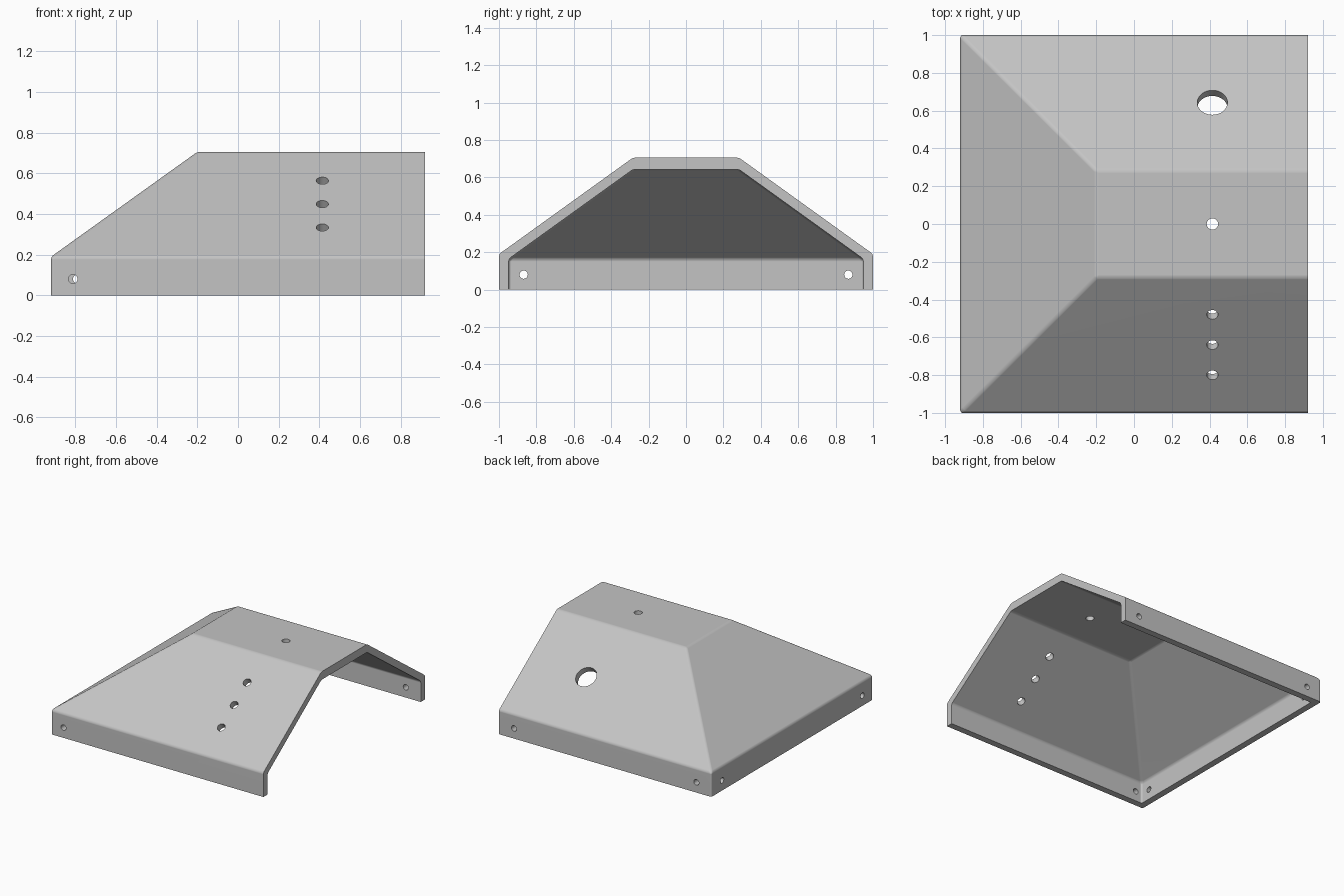
import bpy
import bmesh
from mathutils import Vector

cube = bpy.data.objects.get("Cube")
if cube:
    bpy.data.objects.remove(cube, do_unlink=True)

LENGTH, WIDTH = 0.92, 1.0      # half sizes of the footprint
RIM, TOP = 0.19, 0.706         # top of the upright rim, flat roof
RIDGE_X, RIDGE_Y = -0.2, 0.283 # edges of the flat roof
WALL, DROP = 0.052, 0.063      # rim thickness, vertical roof thickness
SLOPE = (TOP - RIM) / (WIDTH - RIDGE_Y)


def add_object(name, bm):
    bmesh.ops.recalc_face_normals(bm, faces=bm.faces)
    mesh = bpy.data.meshes.new(name)
    bm.to_mesh(mesh)
    bm.free()
    obj = bpy.data.objects.new(name, mesh)
    bpy.context.collection.objects.link(obj)
    return obj


def hipped_block(name, x0, x1, half_y, base, rim, top):
    """Upright rim with a three-sided sloping roof and a straight open end."""
    bm = bmesh.new()
    rings = []
    for x, y, z in ((x0, half_y, base), (x0, half_y, rim), (RIDGE_X, RIDGE_Y, top)):
        corners = ((x, -y), (x1, -y), (x1, y), (x, y))
        rings.append([bm.verts.new((cx, cy, z)) for cx, cy in corners])
    bm.faces.new(rings[0])
    bm.faces.new(rings[-1])
    for low, high in zip(rings, rings[1:]):
        for i in range(4):
            j = (i + 1) % 4
            bm.faces.new((low[i], low[j], high[j], high[i]))
    # round every fold, but keep the base and the open end crisp
    folds = [e for e in bm.edges
             if not all(v.co.z == rings[0][0].co.z for v in e.verts)
             and not all(v.co.x == rings[0][1].co.x for v in e.verts)]
    bmesh.ops.bevel(bm, geom=folds, offset=0.014, offset_type='OFFSET',
                    segments=4, profile=0.5, affect='EDGES')
    return add_object(name, bm)


def drill(bm, centre, axis, radius, depth):
    turn = Vector(axis).to_track_quat('Z', 'Y').to_matrix().to_4x4()
    turn.translation = Vector(centre)
    bmesh.ops.create_cone(bm, cap_ends=True, segments=32, radius1=radius,
                          radius2=radius, depth=depth, matrix=turn)


# folded cover and its hollow
cover = hipped_block("folded_cover", -LENGTH, LENGTH, WIDTH, 0, RIM, TOP)
hollow = hipped_block("hollow_cutter", -LENGTH + WALL, LENGTH + 0.3, WIDTH - WALL,
                      -0.2, RIM + WALL * SLOPE - DROP, TOP - DROP)

# holes
bm = bmesh.new()
HOLE_X, BOLT_Z = 0.415, 0.08
drill(bm, (HOLE_X, 0, TOP), (0, 0, 1), 0.03, 0.2)


def roof_hole(y, radius):
    side = 1 if y > 0 else -1
    z = RIM + (WIDTH - abs(y)) * SLOPE
    drill(bm, (HOLE_X, y, z), (0, side * SLOPE, 1), radius, 0.2)


for y in (-0.48, -0.64, -0.8):
    roof_hole(y, 0.03)
roof_hole(0.643, 0.08)

# rim bolt holes
for x, side in ((-0.812, -1), (-0.79, 1), (0.79, 1)):
    drill(bm, (x, side * (WIDTH - WALL / 2), BOLT_Z), (0, 1, 0), 0.022, 0.1)
for side in (-1, 1):
    drill(bm, (-LENGTH + WALL / 2, side * 0.868, BOLT_Z), (1, 0, 0), 0.022, 0.1)
holes = add_object("hole_cutter", bm)

# cut the cover
bpy.context.view_layer.objects.active = cover
cover.select_set(True)
for cutter in (hollow, holes):
    cutter.hide_render = True
    mod = cover.modifiers.new("cut", 'BOOLEAN')
    mod.operation = 'DIFFERENCE'
    mod.solver = 'EXACT'
    mod.object = cutter
    bpy.ops.object.modifier_apply(modifier=mod.name)
    bpy.data.objects.remove(cutter, do_unlink=True)

# grey finish
grey = bpy.data.materials.new("plain_grey")
grey.use_nodes = True
colour = (0.55, 0.55, 0.55, 1)
grey.diffuse_color = colour
grey.node_tree.nodes["Principled BSDF"].inputs["Base Color"].default_value = colour
cover.data.materials.clear()
cover.data.materials.append(grey)

# smooth folds between flat panels
bpy.ops.object.shade_smooth_by_angle(angle=0.5)
weighted = cover.modifiers.new("flat_panels", 'WEIGHTED_NORMAL')
weighted.keep_sharp = True
